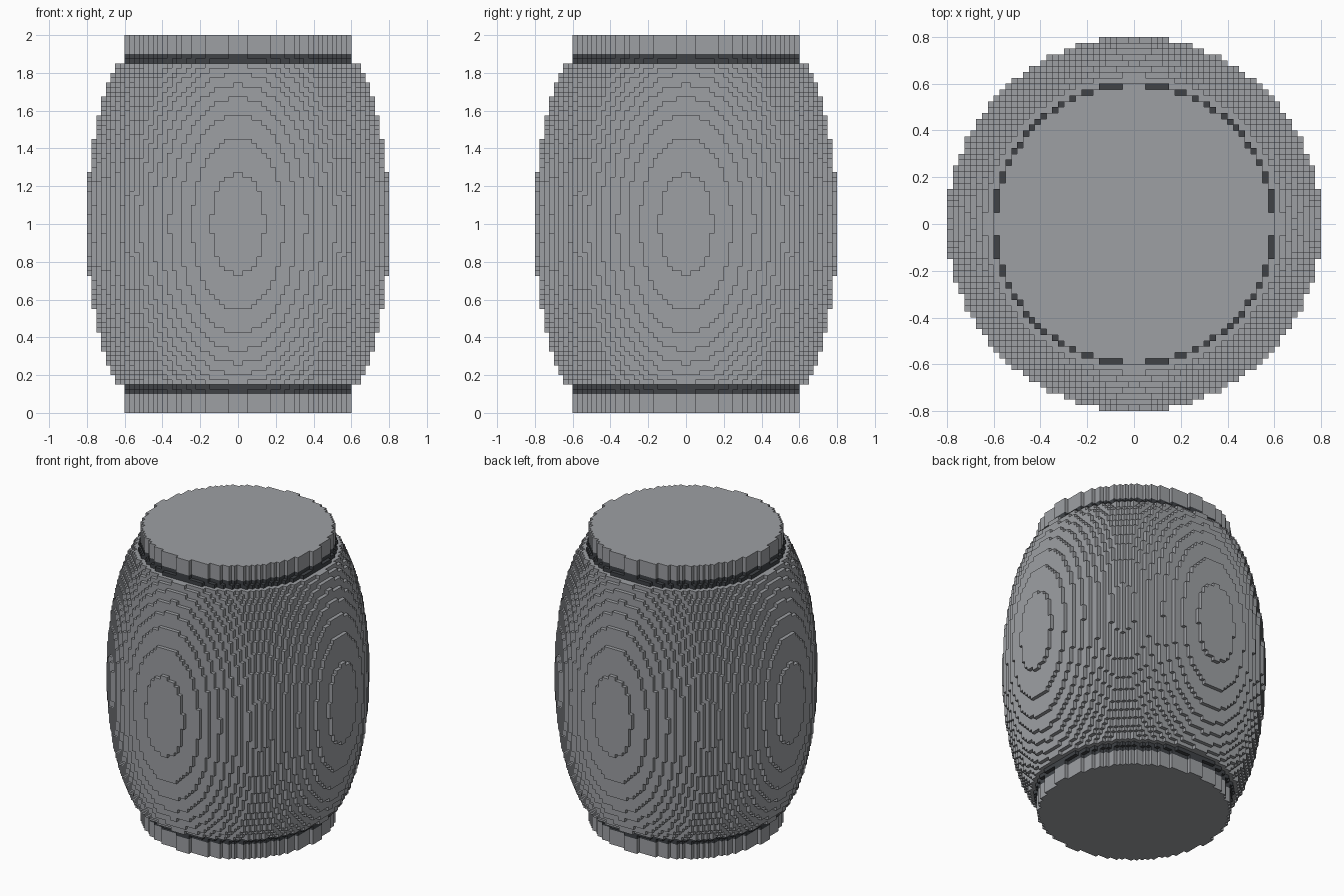
import bpy
import bmesh
from math import sqrt

VOXEL = 0.025        # edge length of one block
HALF = 32            # blocks from the axis to the widest point
LAYERS = 80          # blocks from bottom to top

if "Cube" in bpy.data.objects:
    bpy.data.objects.remove(bpy.data.objects["Cube"], do_unlink=True)


def make_material(name, rgb):
    mat = bpy.data.materials.new(name)
    mat.use_nodes = True
    color = (*rgb, 1.0)
    mat.diffuse_color = color
    bsdf = next(n for n in mat.node_tree.nodes if n.type == "BSDF_PRINCIPLED")
    bsdf.inputs["Base Color"].default_value = color
    bsdf.inputs["Roughness"].default_value = 0.8
    return mat


def block_stack(name, first_layer, radii, mat):
    """Stack of blocky discs, one radius (in blocks) per layer."""
    def filled(cell):
        i, j, k = cell
        if not 0 <= k - first_layer < len(radii):
            return False
        return (i + 0.5) ** 2 + (j + 0.5) ** 2 <= radii[k - first_layer] ** 2

    bm = bmesh.new()
    corners = {}

    def corner(p):
        if p not in corners:
            corners[p] = bm.verts.new([c * VOXEL for c in p])
        return corners[p]

    def exposed_face(cell, axis, side):
        u, v = (axis + 1) % 3, (axis + 2) % 3
        quad = []
        for du, dv in ((0, 0), (1, 0), (1, 1), (0, 1)):
            p = list(cell)
            p[axis] += side
            p[u] += du
            p[v] += dv
            quad.append(corner(tuple(p)))
        bm.faces.new(quad if side else quad[::-1])

    span = range(-HALF, HALF)
    for k in range(first_layer, first_layer + len(radii)):
        for i in span:
            for j in span:
                cell = (i, j, k)
                if not filled(cell):
                    continue
                for axis in range(3):
                    for side in (0, 1):
                        near = list(cell)
                        near[axis] += 1 if side else -1
                        if not filled(near):
                            exposed_face(cell, axis, side)

    mesh = bpy.data.meshes.new(name)
    bm.to_mesh(mesh)
    bm.free()
    mesh.materials.append(mat)
    obj = bpy.data.objects.new(name, mesh)
    bpy.context.collection.objects.link(obj)
    return obj


grey = make_material("warm_stone_grey", (0.34, 0.35, 0.37))
dark = make_material("dark_charcoal", (0.05, 0.055, 0.062))

LID, BAND = 4, 2               # layer counts of the end parts
LID_R, BAND_R = 23.6, 24.2     # their radii in blocks


# Bulging body: an elliptical arc swept around the axis
def body_radius(layer):
    t = (layer + 0.5 - LAYERS / 2) / 37.5
    return HALF - 11.7 * (1 - sqrt(1 - t * t))


start = LID + BAND
block_stack("barrel_body", start,
            [body_radius(k) for k in range(start, LAYERS - start)], grey)

# Dark bands, stepped in towards the lids
block_stack("lower_band", LID, [LID_R, BAND_R], dark)
block_stack("upper_band", LAYERS - start, [BAND_R, LID_R], dark)

# Flat end lids
block_stack("bottom_lid", 0, [LID_R] * LID, grey)
block_stack("top_lid", LAYERS - LID, [LID_R] * LID, grey)
